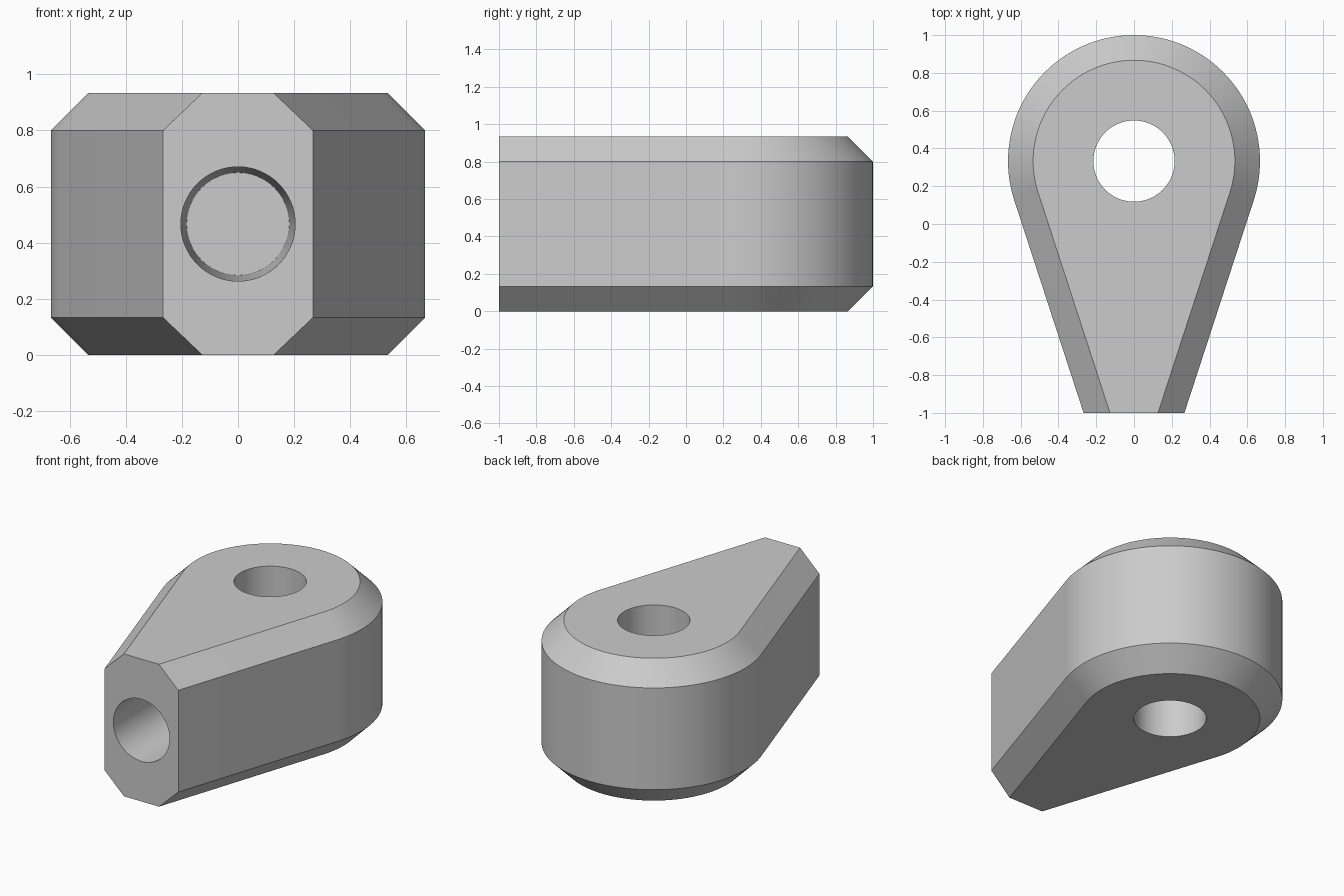
import bpy
import bmesh
from math import pi, sin, cos, atan2, acos, hypot, radians

cube = bpy.data.objects.get("Cube")
if cube:
    bpy.data.objects.remove(cube, do_unlink=True)

R, HEIGHT, CHAMFER = 0.667, 0.933, 0.133
CENTRE_Y, FRONT_Y, FRONT_HALF = 0.333, -1.0, 0.267
ARC_STEPS = 72

grey = bpy.data.materials.new("plain_grey")
grey.use_nodes = True
grey.diffuse_color = (0.6, 0.6, 0.6, 1)
grey.node_tree.nodes["Principled BSDF"].inputs["Base Color"].default_value = (0.6, 0.6, 0.6, 1)

# Angle below the x axis where the straight flank meets the round end tangentially
reach = CENTRE_Y - FRONT_Y
tangent = atan2(reach, FRONT_HALF) - acos(R / hypot(reach, FRONT_HALF))


def teardrop(inset):
    """Teardrop outline moved inward, with the front edge kept in place."""
    r = R - inset
    half = (r - reach * sin(tangent)) / cos(tangent)
    span = pi + 2 * tangent
    angles = [-tangent + span * i / ARC_STEPS for i in range(ARC_STEPS + 1)]
    arc = [(r * cos(a), CENTRE_Y + r * sin(a)) for a in angles]
    return [(half, FRONT_Y)] + arc + [(-half, FRONT_Y)]


# Body: four stacked outlines make the walls and both chamfers
bm = bmesh.new()
levels = [(CHAMFER, 0), (0, CHAMFER), (0, HEIGHT - CHAMFER), (CHAMFER, HEIGHT)]
rings = [[bm.verts.new((x, y, z)) for x, y in teardrop(inset)] for inset, z in levels]
n = len(rings[0])
for low, high in zip(rings, rings[1:]):
    for i in range(n - 1):
        bm.faces.new((low[i], low[i + 1], high[i + 1], high[i]))
bm.faces.new(rings[0][::-1])
bm.faces.new(rings[-1])
# Single flat front face
bm.faces.new([ring[-1] for ring in rings] + [ring[0] for ring in reversed(rings)])
bmesh.ops.recalc_face_normals(bm, faces=bm.faces)
mesh = bpy.data.meshes.new("body")
bm.to_mesh(mesh)
bm.free()
mesh.materials.append(grey)
body = bpy.data.objects.new("body", mesh)
bpy.context.collection.objects.link(body)


def drill(name, r_start, r_end, depth, location, rotation):
    """Cut a round, optionally tapered hole into the body."""
    bpy.ops.mesh.primitive_cone_add(vertices=64, radius1=r_start, radius2=r_end,
                                    depth=depth, location=location, rotation=rotation)
    cutter = bpy.context.object
    cutter.name = name
    cutter.hide_render = True
    cutter.data.materials.append(grey)
    bpy.ops.object.select_all(action="DESELECT")
    body.select_set(True)
    bpy.context.view_layer.objects.active = body
    cut = body.modifiers.new(name, "BOOLEAN")
    cut.operation, cut.solver, cut.object = "DIFFERENCE", "EXACT", cutter
    bpy.ops.object.modifier_apply(modifier=cut.name)
    bpy.data.objects.remove(cutter, do_unlink=True)


# Vertical through hole
drill("pin_hole", 0.215, 0.215, 2, (0, CENTRE_Y, HEIGHT / 2), (0, 0, 0))
# Tapered blind socket in the front face
drill("front_socket", 0.204, 0.183, 0.82, (0, FRONT_Y + 0.4, HEIGHT / 2), (-pi / 2, 0, 0))

# Smooth the round walls, keep chamfer and hole rims sharp
bpy.ops.object.select_all(action="DESELECT")
body.select_set(True)
bpy.context.view_layer.objects.active = body
bpy.ops.object.shade_smooth_by_angle(angle=radians(30))
